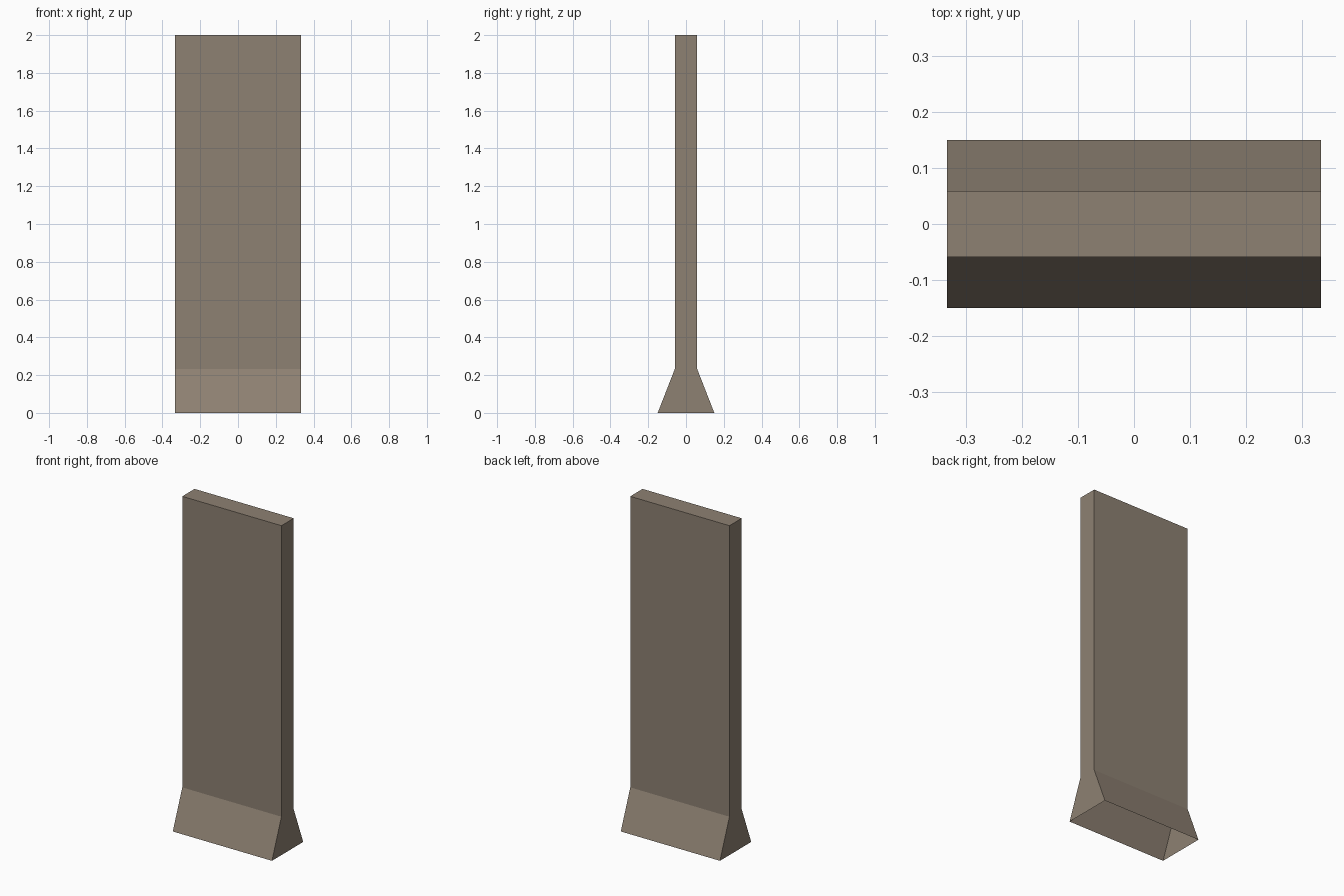
import bpy, bmesh

if "Cube" in bpy.data.objects:
    bpy.data.objects.remove(bpy.data.objects["Cube"])

HALF_WIDTH = 0.333

# stone colour
stone = bpy.data.materials.new("weathered_stone")
stone.diffuse_color = (0.27, 0.22, 0.17, 1.0)
stone.use_nodes = True
stone.node_tree.nodes["Principled BSDF"].inputs["Base Color"].default_value = stone.diffuse_color

# end profile (y, z): flared foot running up into a thin slab
profile = [(-0.15, 0), (-0.059, 0.233), (-0.059, 2.0),
           (0.059, 2.0), (0.059, 0.233), (0.15, 0)]

bm = bmesh.new()
left = [bm.verts.new((-HALF_WIDTH, y, z)) for y, z in profile]
right = [bm.verts.new((HALF_WIDTH, y, z)) for y, z in profile]

# front, top and back walls; the underside stays open
for i in range(len(profile) - 1):
    bm.faces.new((left[i], right[i], right[i + 1], left[i + 1]))

# end walls, each split into slab and foot
for row in (left, right):
    bm.faces.new(row[1:5])
    bm.faces.new((row[0], row[1], row[4], row[5]))

bmesh.ops.recalc_face_normals(bm, faces=bm.faces)
mesh = bpy.data.meshes.new("standing_slab")
bm.to_mesh(mesh)
bm.free()
mesh.materials.append(stone)
slab = bpy.data.objects.new("standing_slab", mesh)
bpy.context.collection.objects.link(slab)
